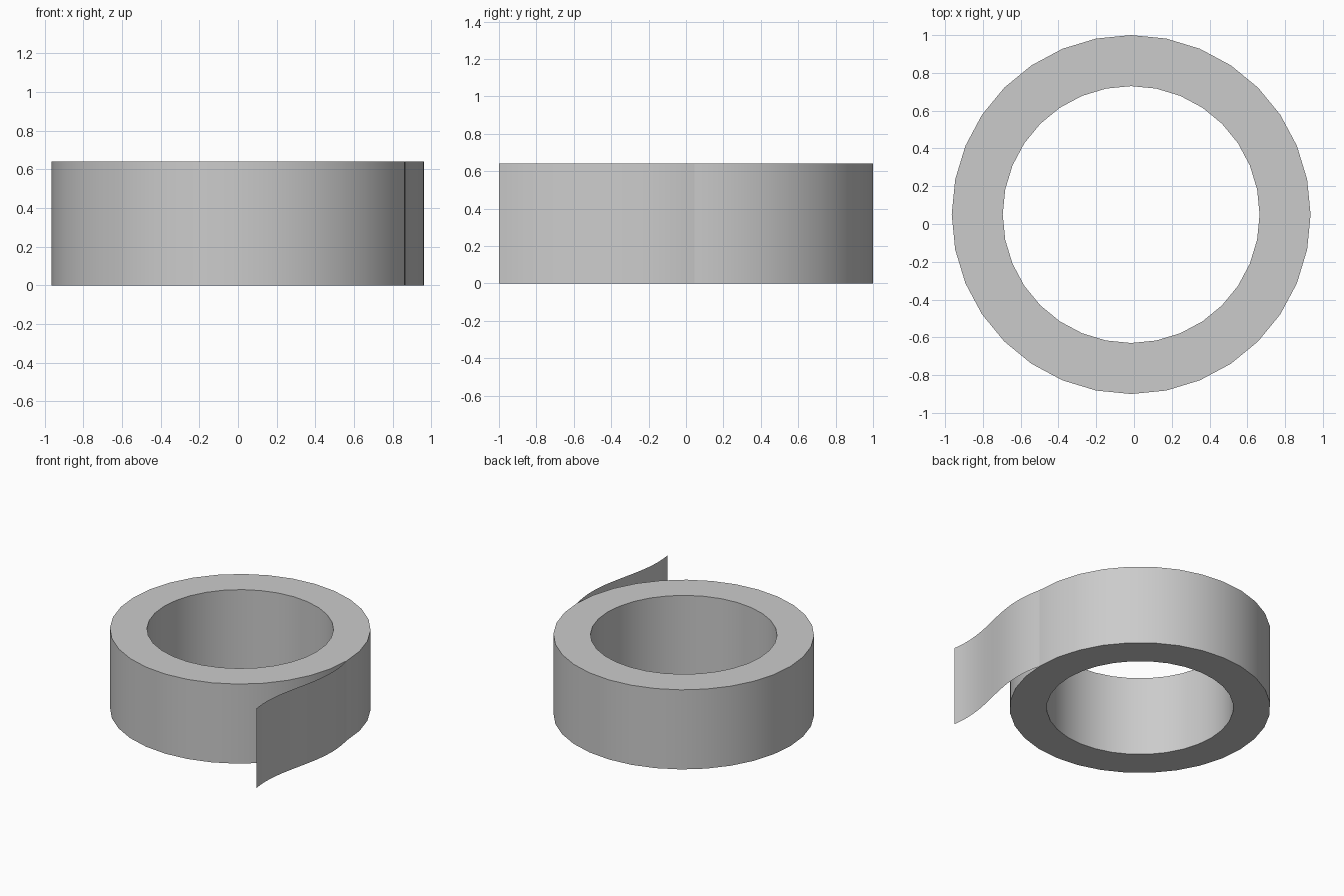
import bpy, bmesh, math
from mathutils import Vector
from mathutils.geometry import interpolate_bezier

if "Cube" in bpy.data.objects:
    bpy.data.objects.remove(bpy.data.objects["Cube"])

HEIGHT = 0.64
CENTRE = (-0.015, 0.05)
SEGMENTS = 32


def finish(bm, name):
    mesh = bpy.data.meshes.new(name)
    bm.to_mesh(mesh)
    bm.free()
    obj = bpy.data.objects.new(name, mesh)
    bpy.context.collection.objects.link(obj)
    bpy.ops.object.select_all(action='DESELECT')
    obj.select_set(True)
    bpy.context.view_layer.objects.active = obj
    bpy.ops.object.shade_smooth_by_angle(angle=math.radians(40))
    return obj


# Wound roll: rectangular section swept around the centre
bm = bmesh.new()
section = [(0.68, 0), (0.95, 0), (0.95, HEIGHT), (0.68, HEIGHT)]
rings = []
for i in range(SEGMENTS):
    a = 2 * math.pi * i / SEGMENTS
    rings.append([bm.verts.new((CENTRE[0] + r * math.cos(a),
                                CENTRE[1] + r * math.sin(a), z))
                  for r, z in section])
for i in range(SEGMENTS):
    a, b = rings[i], rings[(i + 1) % SEGMENTS]
    for j in range(4):
        k = (j + 1) % 4
        bm.faces.new((a[j], b[j], b[k], a[k]))
bmesh.ops.recalc_face_normals(bm, faces=bm.faces[:])
finish(bm, "tape_roll")

# Loose end: thin sheet following a gentle S curve off the roll
spans = [
    ((0.935, 0.045), (0.950, -0.020), (0.961, -0.100), (0.961, -0.175), 6),
    ((0.961, -0.175), (0.961, -0.420), (0.857, -0.630), (0.857, -0.873), 13),
    ((0.857, -0.873), (0.857, -0.915), (0.861, -0.960), (0.867, -1.000), 4),
]
path = []
for p0, h0, h1, p1, n in spans:
    pts = interpolate_bezier(*(Vector(p) for p in (p0, h0, h1, p1)), n)
    path += pts[1:] if path else pts

bm = bmesh.new()
cols = [[bm.verts.new((p[0], p[1], z)) for z in (0, HEIGHT)] for p in path]
for a, b in zip(cols, cols[1:]):
    bm.faces.new((b[0], a[0], a[1], b[1]))
finish(bm, "loose_tape_end")
